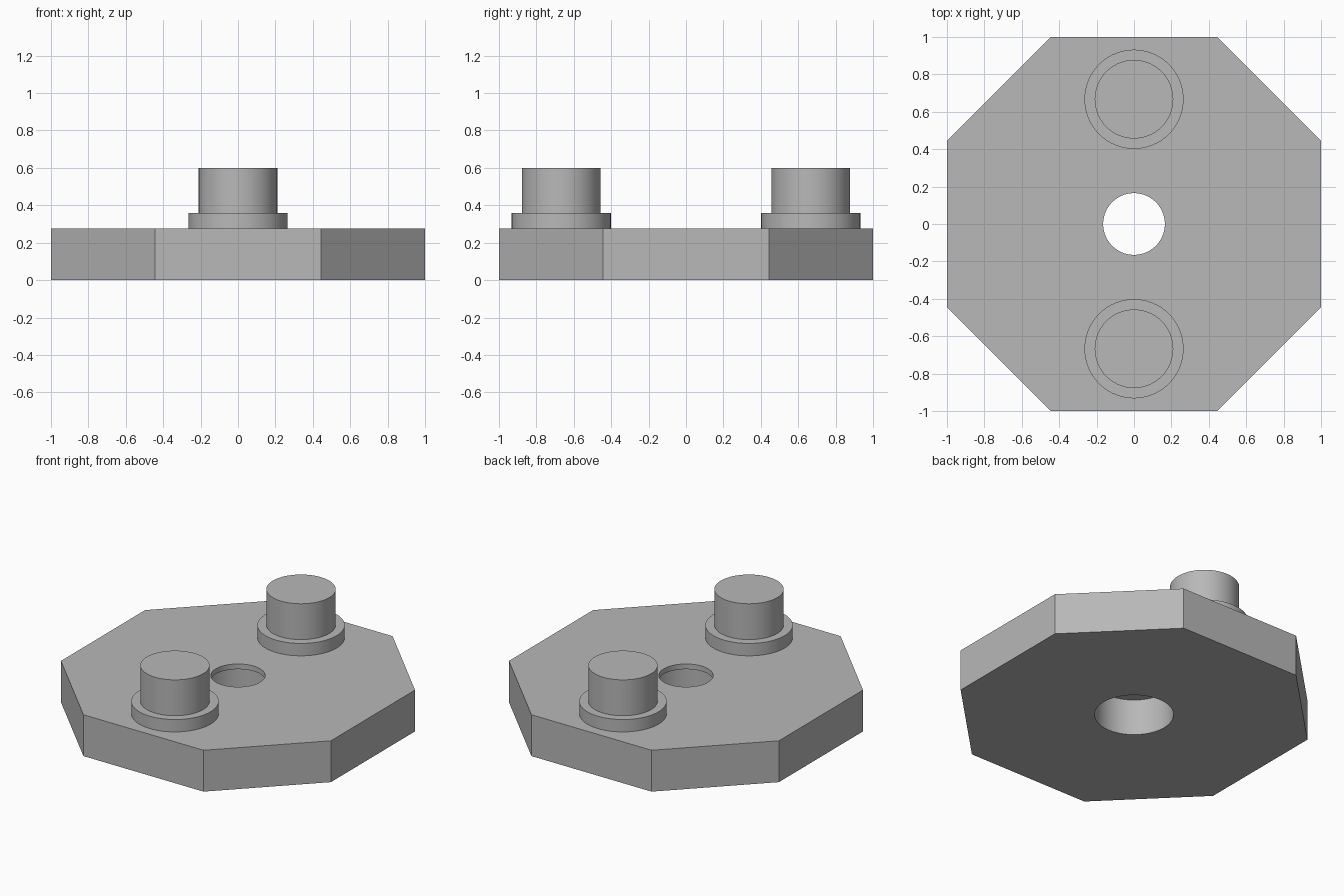
import bpy, bmesh, math

cube = bpy.data.objects.get("Cube")
if cube:
    bpy.data.objects.remove(cube, do_unlink=True)

SIDES = 96
PLATE_TOP = 0.277

grey = bpy.data.materials.new("plain_grey")
grey.use_nodes = True
colour = (0.48, 0.48, 0.48, 1)
grey.diffuse_color = colour
grey.node_tree.nodes["Principled BSDF"].inputs["Base Color"].default_value = colour


def stack(name, rings):
    """Solid built from outlines (lists of xyz points) joined in order."""
    bm = bmesh.new()
    loops = [[bm.verts.new(p) for p in ring] for ring in rings]
    for a, b in zip(loops, loops[1:]):
        for i in range(len(a)):
            j = (i + 1) % len(a)
            bm.faces.new((a[i], a[j], b[j], b[i]))
    bm.faces.new(loops[0][::-1])
    bm.faces.new(loops[-1])
    bmesh.ops.recalc_face_normals(bm, faces=bm.faces)
    mesh = bpy.data.meshes.new(name)
    bm.to_mesh(mesh)
    bm.free()
    mesh.materials.append(grey)
    obj = bpy.data.objects.new(name, mesh)
    bpy.context.collection.objects.link(obj)
    return obj


def circle(r, z):
    step = 2 * math.pi / SIDES
    return [(r * math.cos(i * step), r * math.sin(i * step), z) for i in range(SIDES)]


def smooth(obj):
    bpy.ops.object.select_all(action="DESELECT")
    obj.select_set(True)
    bpy.context.view_layer.objects.active = obj
    bpy.ops.object.shade_smooth_by_angle(angle=math.radians(30))


# Eight-sided base plate
c = 0.445
outline = [(c, -1), (1, -c), (1, c), (c, 1), (-c, 1), (-1, c), (-1, -c), (-c, -1)]
plate = stack("base_plate", [[(x, y, z) for x, y in outline] for z in (0, PLATE_TOP)])

# Centre hole, wide below with a thin narrow lip at the top
lip = 0.242
cutter = stack("hole_cutter", [circle(0.24, -0.1), circle(0.24, lip),
                               circle(0.165, lip), circle(0.165, 0.4)])
cutter.hide_render = True
cut = plate.modifiers.new("centre_hole", "BOOLEAN")
cut.operation = "DIFFERENCE"
cut.solver = "EXACT"
cut.object = cutter
bpy.context.view_layer.objects.active = plate
bpy.ops.object.modifier_apply(modifier=cut.name)
bpy.data.objects.remove(cutter, do_unlink=True)
smooth(plate)

# Flanged posts at front and back
for name, y in (("front_post", -0.667), ("back_post", 0.667)):
    post = stack(name, [circle(0.265, PLATE_TOP), circle(0.265, 0.36),
                        circle(0.21, 0.36), circle(0.21, 0.6)])
    post.location.y = y
    smooth(post)
